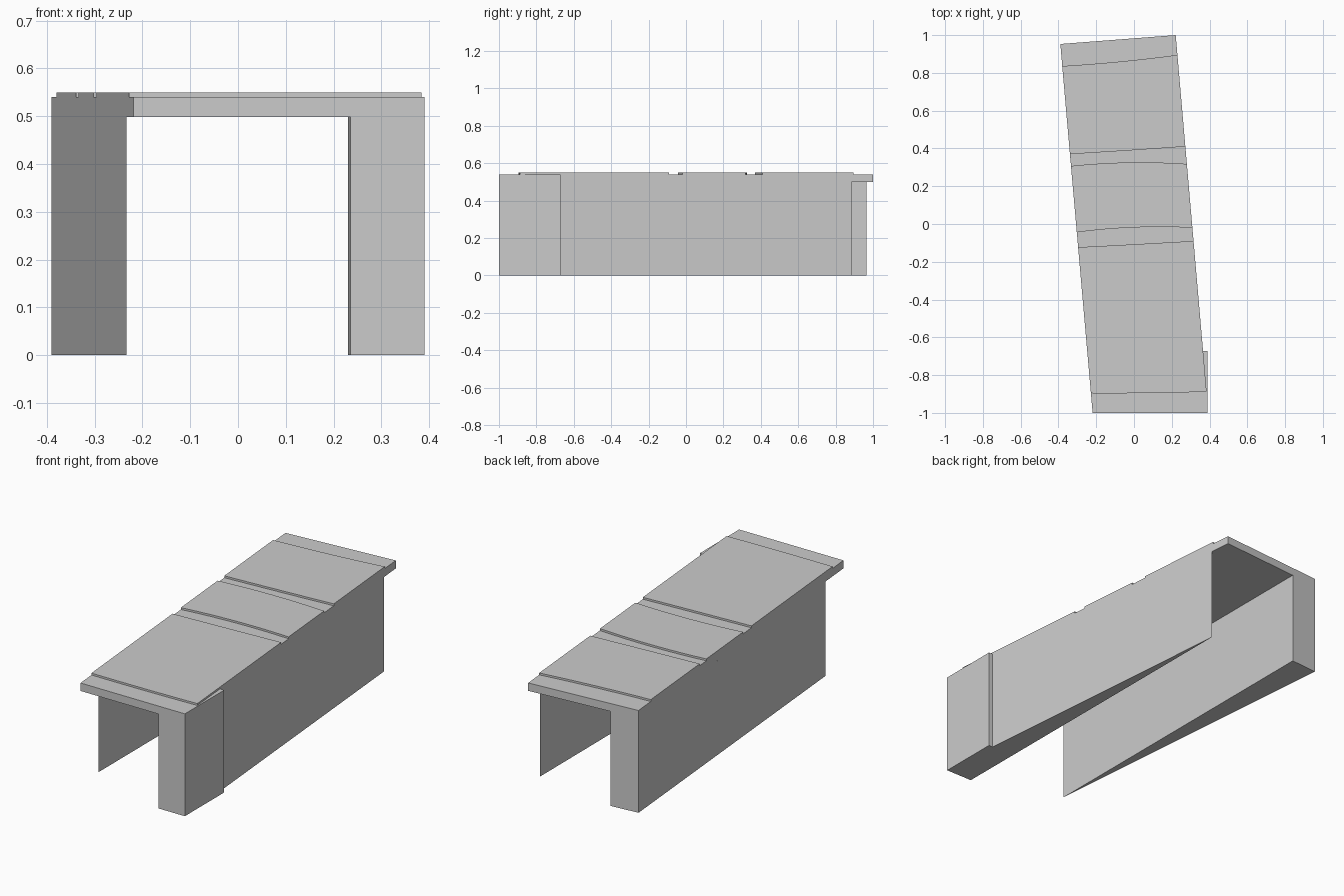
import bpy
import bmesh

if "Cube" in bpy.data.objects:
    bpy.data.objects.remove(bpy.data.objects["Cube"])


def left_x(y):
    return -0.219 - 0.0877 * (y + 1)


def right_x(y):
    return 0.394 - 0.0866 * (y + 1)


def prism(name, outline, z0, z1):
    """Extrude a counter-clockwise plan outline from z0 to z1."""
    bm = bmesh.new()
    base = bm.faces.new([bm.verts.new((x, y, z0)) for x, y in outline])
    top = bmesh.ops.extrude_face_region(bm, geom=[base])["geom"]
    for v in top:
        if isinstance(v, bmesh.types.BMVert):
            v.co.z = z1
    bmesh.ops.recalc_face_normals(bm, faces=bm.faces)
    mesh = bpy.data.meshes.new(name)
    bm.to_mesh(mesh)
    bm.free()
    obj = bpy.data.objects.new(name, mesh)
    bpy.context.collection.objects.link(obj)
    return obj


def cross_curve(a, m, b, steps=8):
    """Gently bowed line across the roof through three y values."""
    pts = []
    for i in range(steps + 1):
        t = i / steps
        y = a * (1 - t) * (1 - 2 * t) + m * 4 * t * (1 - t) + b * t * (2 * t - 1)
        pts.append((left_x(y) * (1 - t) + right_x(y) * t, y))
    return pts


INNER, OUTER, STEP = 0.235, 0.39, -0.672
TIP = 0.836 + 0.05
SLAB_BOTTOM, SLAB_TOP, PLATE_TOP = 0.498, 0.54, 0.55

# Roof slab, with the squared-off front right corner
prism("roof_slab", [(left_x(-1), -1), (OUTER, -1), (OUTER, STEP),
                    (right_x(STEP), STEP), (right_x(1), 1),
                    (-OUTER, 0.953)], SLAB_BOTTOM, SLAB_TOP)

# Wedge walls: straight inside faces, slanted outside faces
prism("right_wall", [(INNER, -1), (OUTER, -1), (OUTER, STEP),
                     (right_x(STEP), STEP), (right_x(TIP), TIP)],
      0, SLAB_BOTTOM)
prism("left_wall", [(-OUTER, 0.953), (left_x(-0.83), -0.83),
                    (-INNER, 0.965)], 0, SLAB_BOTTOM)

# Raised roof plates separated by shallow grooves
plates = [
    ("front_plate", (-0.896, -0.895, -0.888), (-0.123, -0.107, -0.09)),
    ("middle_plate", (-0.044, -0.018, -0.02), (0.307, 0.326, 0.318)),
    ("rear_plate", (0.37, 0.389, 0.41), (0.836, 0.86, 0.895)),
]
for name, front, back in plates:
    prism(name, cross_curve(*front) + cross_curve(*back)[::-1],
          SLAB_TOP, PLATE_TOP)
